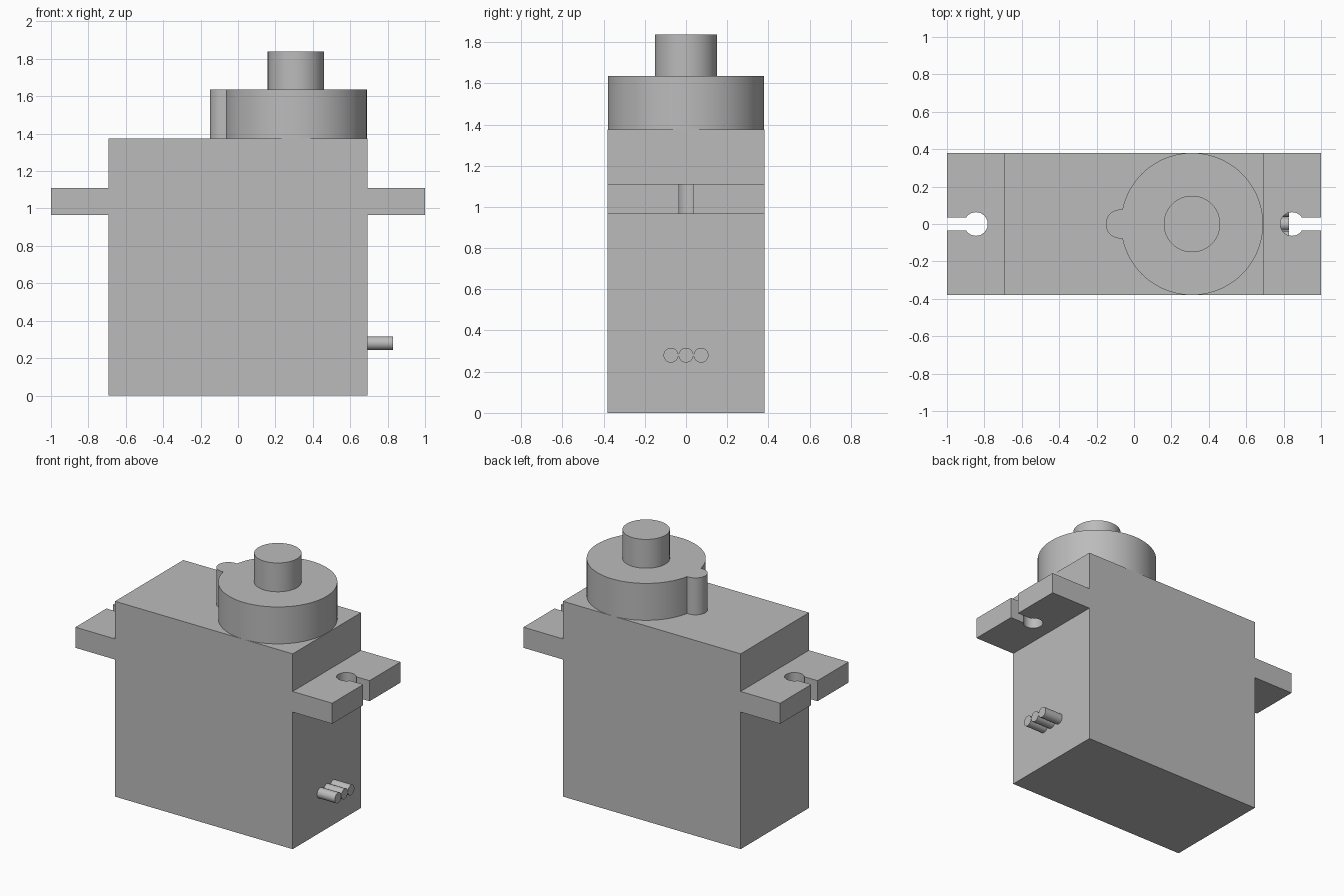
import bpy, bmesh
from math import asin, atan2, cos, sin, pi, radians
from mathutils import Matrix

cube = bpy.data.objects.get("Cube")
if cube:
    bpy.data.objects.remove(cube, do_unlink=True)

grey = bpy.data.materials.new("plain grey")
grey.use_nodes = True
colour = (0.5, 0.5, 0.5, 1)
grey.diffuse_color = colour
grey.node_tree.nodes["Principled BSDF"].inputs["Base Color"].default_value = colour


def arc(cx, cy, r, start, end, steps):
    """Points along an arc, both ends included."""
    return [(cx + r * cos(start + (end - start) * i / steps),
             cy + r * sin(start + (end - start) * i / steps)) for i in range(steps + 1)]


def circle(cx, cy, r, steps=64):
    return arc(cx, cy, r, 0, 2 * pi, steps)[:-1]


def prism(name, outline, low, high, matrix=None):
    """Extrude a closed outline from low to high along z."""
    bm = bmesh.new()
    base = bm.faces.new([bm.verts.new((x, y, low)) for x, y in outline])
    result = bmesh.ops.extrude_face_region(bm, geom=[base], use_keep_orig=True)
    top = [v for v in result["geom"] if isinstance(v, bmesh.types.BMVert)]
    bmesh.ops.translate(bm, verts=top, vec=(0, 0, high - low))
    if matrix:
        bm.transform(matrix)
    bmesh.ops.recalc_face_normals(bm, faces=bm.faces)
    mesh = bpy.data.meshes.new(name)
    bm.to_mesh(mesh)
    bm.free()
    mesh.materials.append(grey)
    obj = bpy.data.objects.new(name, mesh)
    bpy.context.collection.objects.link(obj)
    bpy.ops.object.select_all(action="DESELECT")
    obj.select_set(True)
    bpy.context.view_layer.objects.active = obj
    bpy.ops.object.shade_smooth_by_angle(angle=radians(30))
    return obj


half_x, half_y, body_top = 0.692, 0.38, 1.375

# Main case
prism("case", [(-half_x, -half_y), (half_x, -half_y), (half_x, half_y), (-half_x, half_y)],
      0, body_top)

# Mounting tabs with keyhole slots open to the outer end
hole_x, hole_r, slot = 0.845, 0.063, 0.035
a = asin(slot / hole_r)
tab = [(half_x, -half_y), (1, -half_y), (1, -slot)]
tab += arc(hole_x, 0, hole_r, -a, a - 2 * pi, 40)
tab += [(1, slot), (1, half_y), (half_x, half_y)]
for side, name in ((1, "left_mounting_tab"), (-1, "right_mounting_tab")):
    prism(name, [(side * x, y) for x, y in tab], 0.965, 1.11)

# Gear housing: large round boss with a small rounded lobe
gear_x, lobe_x, lobe_r = 0.31, -0.074, 0.077
b = pi - asin(lobe_r / half_y)
housing = arc(gear_x, 0, half_y, -b, b, 80)
housing += arc(lobe_x, 0, lobe_r, pi / 2, 3 * pi / 2, 24)
prism("gear_housing", housing, body_top, 1.635)

# Output shaft
prism("output_shaft", circle(gear_x, 0, 0.151), 1.635, 1.838)

# Three wire stubs leaving the end of the case
for name, y in (("front_wire", -0.073), ("middle_wire", 0), ("back_wire", 0.073)):
    turn = Matrix.Translation((0, y, 0.28)) @ Matrix.Rotation(pi / 2, 4, "Y")
    prism(name, circle(0, 0, 0.036, 32), half_x, 0.83, turn)
